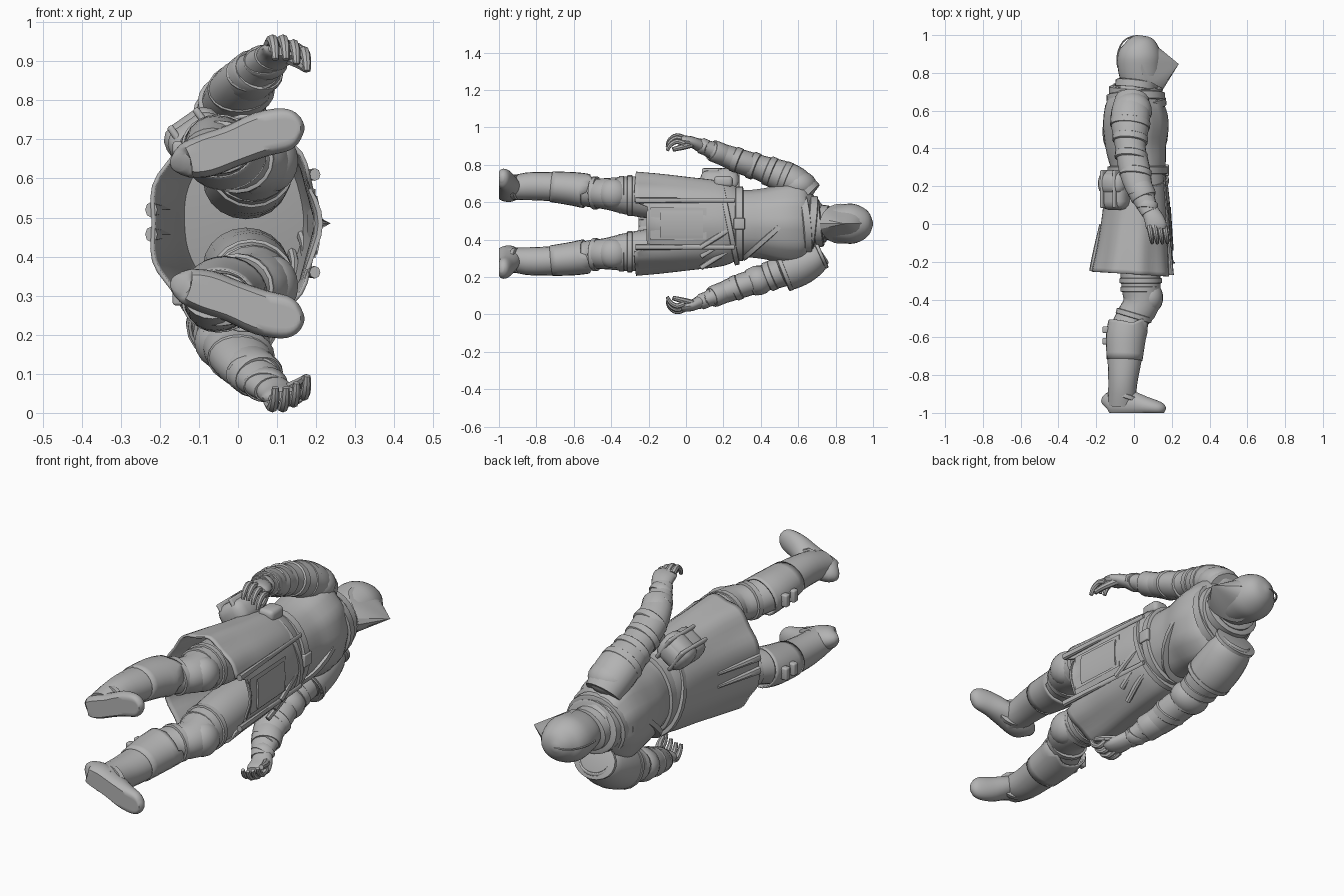
import bpy, bmesh, math
from mathutils import Vector, Matrix

MID = 0.485  # mirror plane of the lying figure (head +y, chest +x)
grey = bpy.data.materials.new("plain_grey")
grey.diffuse_color = (0.45, 0.45, 0.45, 1)


def finish(name, bm, angle=40):
    bmesh.ops.recalc_face_normals(bm, faces=bm.faces)
    me = bpy.data.meshes.new(name)
    bm.to_mesh(me)
    bm.free()
    ob = bpy.data.objects.new(name, me)
    bpy.context.collection.objects.link(ob)
    me.materials.append(grey)
    bpy.ops.object.select_all(action='DESELECT')
    ob.select_set(True)
    bpy.context.view_layer.objects.active = ob
    bpy.ops.object.shade_smooth_by_angle(angle=math.radians(angle))
    return ob


def spline(secs, steps):
    """Catmull-Rom through section tuples."""
    out = []
    for i in range(len(secs) - 1):
        p = [secs[max(0, min(len(secs) - 1, i + k))] for k in (-1, 0, 1, 2)]
        for j in range(steps):
            t = j / steps
            out.append([0.5 * (2*b + (c - a)*t + (2*a - 5*b + 4*c - d)*t*t + (3*b - a - 3*c + d)*t**3)
                        for a, b, c, d in zip(*p)])
    return out + [list(secs[-1])]


def tube(name, secs, n=20, steps=3, ref=(1, 0, 0), cap=True, ripple=0, folds=9, edit=None, wall=0):
    """Loft elliptical sections (x, y, z, ru, rv) along a path."""
    secs = spline(secs, steps) if steps > 1 else secs
    pts = [Vector(s[:3]) for s in secs]
    bm, rings = bmesh.new(), []
    for i, s in enumerate(secs):
        t = (pts[min(i + 1, len(pts) - 1)] - pts[max(i - 1, 0)]).normalized()
        u = Vector(ref)
        u = (u - t * u.dot(t)).normalized()
        v = t.cross(u)
        ring = []
        for k in range(n):
            a = 2 * math.pi * k / n
            f = 1 + ripple * i / len(secs) * math.cos(folds * a)
            co = pts[i] + (u * math.cos(a) * s[3] + v * math.sin(a) * s[4]) * f
            co.y = max(co.y, -1)
            if edit:
                edit(co)
            ring.append(bm.verts.new(co))
        rings.append(ring)
    for r, q in zip(rings, rings[1:]):
        for k in range(n):
            bm.faces.new((r[k], r[(k + 1) % n], q[(k + 1) % n], q[k]))
    if cap:
        bm.faces.new(rings[0])
        bm.faces.new(rings[-1])
    ob = finish(name, bm)
    if wall:
        mod = ob.modifiers.new("wall", 'SOLIDIFY')
        mod.thickness = wall
    return ob


def band(name, c, axis, ru, rv, w, n=20):
    """Short rounded ring around a limb."""
    a, c = Vector(axis).normalized() * w / 2, Vector(c)
    tube(name, [(*(c + a * k), ru * f, rv * f) for k, f in ((-1, .93), (-.8, 1), (.8, 1), (1, .93))], n, 1)


def block(name, c, size, bevel=0.01, turn=0):
    """Bevelled box, turned about the body axis by some degrees."""
    bm = bmesh.new()
    bmesh.ops.create_cube(bm, size=1)
    for v in bm.verts:
        v.co = v.co * Vector(size)
    bmesh.ops.bevel(bm, geom=bm.edges[:], offset=bevel, segments=3, profile=.5, affect='EDGES')
    bm.transform(Matrix.Translation(c) @ Matrix.Rotation(math.radians(turn), 4, 'Y'))
    return finish(name, bm)


def ball(name, c, r):
    bm = bmesh.new()
    bmesh.ops.create_uvsphere(bm, u_segments=18, v_segments=10, radius=1)
    for v in bm.verts:
        v.co = Vector(c) + v.co * Vector(r)
    return finish(name, bm)


# torso and neck
tube("torso", [(.02, .24, .485, .14, .19), (.02, .32, .485, .148, .18), (.008, .42, .485, .162, .19),
               (.008, .53, .485, .174, .215), (.0, .62, .485, .158, .215), (.0, .68, .485, .125, .15),
               (.01, .75, .485, .08, .075)], 44, ripple=.025, folds=11)

# cowl folds around the neck
for i, (y, rx, rz) in enumerate(((.63, .162, .175), (.67, .155, .15), (.705, .142, .125), (.735, .11, .1))):
    band("cowl_fold_%d" % i, (.01, y, .485), (-.12 + .08 * i, 1, .1 * (-1) ** i), rx, rz, .045, 24)

# helmet with pointed visor and crest
tube("helmet", [(.03, .70, .485, .075, .07), (.035, .76, .485, .105, .088), (.03, .83, .485, .116, .102),
                (.028, .89, .485, .116, .107), (.025, .945, .485, .096, .088), (.018, .98, .485, .058, .054),
                (.015, .998, .485, .012, .012)], 28)
bm = bmesh.new()
tip = bm.verts.new((.237, .847, MID))
ring = []
for k in range(24):
    t = 2 * math.pi * k / 24
    c = math.cos(t)
    ring.append(bm.verts.new((.035 + (.095 if c > 0 else .12) * c * c, .825 + .11 * c, MID + .107 * math.sin(t))))
for k in range(24):
    bm.faces.new((tip, ring[k], ring[(k + 1) % 24]))
finish("visor", bm, 25)
tube("helmet_crest", [(x, y, MID, .004, .005) for x, y in
                      ((-.086, .83), (-.088, .89), (-.071, .945), (-.04, .98), (.015, .996), (.076, .98),
                       (.12, .945), (.135, .92))], 6, 2, (0, 0, 1))


# coat skirt, open below, with a shorter front
def hem(co):
    if co.x > .13 and abs(co.z - .465) < .125:
        co.y = max(co.y, -.2)


tube("coat_skirt", [(.02, .29, .485, .145, .185), (.015, .2, .485, .165, .225), (.01, .0, .485, .187, .25),
                    (.0, -.14, .485, .2, .265), (-.008, -.265, .485, .22, .275)],
     54, 4, cap=False, ripple=.03, edit=hem, wall=.01)
tube("tabard_panel", [(.182, .11, .485, .006, .085), (.198, -.19, .485, .006, .088)], 4, 1)
tube("tabard_pocket", [(.188, .09, .48, .007, .075), (.203, -.14, .48, .007, .075)], 8, 1)
for z in (.36, .61):
    tube("coat_front_edge", [(.16, .26, z, .006, .012), (.175, .05, z, .007, .013), (.197, -.27, z, .014, .016)], 8)
for z in (.457, .52):
    tube("back_fold", [(-.175, .0, z, .008, .008), (-.2, -.14, z, .016, .014), (-.222, -.25, z, .016, .02)], 8)

# belts and chest strap
band("waist_belt", (.02, .285, .485), (0, 1, 0), .16, .2, .045, 28)
band("hip_belt", (.015, .23, .485), (0, 1, .2), .17, .225, .03, 28)
band("chest_strap", (.007, .49, .46), (0, .66, -.75), .174, .25, .03, 28)
block("belt_buckle", (.175, .285, .485), (.02, .06, .06), .005)
for i, z in enumerate((.27, .33, .38)):
    k = 2 - i
    tube("hanging_strap_%d" % i, [(.15 - .02 * k, .27, z + .1, .012, .015), (.17 - .025 * k, .19, z + .05, .012, .016),
                                  (.175 - .035 * k, .08, z - .02, .012, .014)], 8)

# hip pouches, turned to face outward
block("hip_pouch", (-.1, .18, .695), (.155, .21, .12), .045, -35)
block("pouch_flap", (-.105, .215, .702), (.16, .12, .13), .045, -35)
for d in (-.04, .04):
    block("pouch_strap", (-.105 + d * .82, .185, .702 + d * .57), (.018, .2, .134), .008, -35)
block("small_pouch", (.04, .2, .71), (.08, .1, .06), .02)

for side, s in (("upper", 1), ("lower", -1)):
    def Z(d):
        return MID + s * d

    # arm
    tube(side + "_arm", [(-.01, .66, Z(.15), .09, .08), (-.018, .58, Z(.22), .105, .088), (-.02, .5, Z(.258), .098, .084),
                         (-.018, .4, Z(.298), .08, .068), (.0, .3, Z(.33), .083, .066), (.025, .2, Z(.368), .073, .058),
                         (.062, .11, Z(.405), .055, .042), (.085, .06, Z(.425), .047, .034)])
    axis = (-.1, -.9, s * .36)
    for i, (x, y, d, ru, rv) in enumerate(((-.02, .53, .246, .106, .088), (-.02, .45, .28, .094, .08),
                                          (-.015, .36, .31, .087, .074), (.008, .27, .342, .085, .068),
                                          (.04, .16, .383, .07, .055), (.07, .095, .412, .056, .043))):
        band("%s_arm_band_%d" % (side, i), (x, y, Z(d)), axis, ru, rv, .04)
    band(side + "_bracer", (.035, .18, Z(.376)), (.4, -.9, s * .36), .07, .058, .1)
    # hand, fingers and thumb
    tube(side + "_hand", [(.085, .07, Z(.42), .045, .032), (.105, .03, Z(.437), .052, .03),
                          (.118, -.01, Z(.445), .055, .026), (.122, -.03, Z(.447), .045, .018)], 16)
    for i in range(4):
        x, k = .08 + .027 * i, (0, 0, .012, .03)[i]
        tube("%s_finger_%d" % (side, i), [(x, -.01, Z(.458 - k), .015, .015), (x + .008, -.05, Z(.47 - k), .014, .014),
                                          (x + .014, -.085, Z(.45 - k), .012, .012), (x + .016, -.1, Z(.42 - k), .009, .009)], 8)
    tube(side + "_thumb", [(.13, .035, Z(.425), .018, .018), (.16, -.02, Z(.41), .016, .016),
                           (.175, -.07, Z(.397), .012, .012)], 8)

    # leg
    tube(side + "_leg", [(.02, .08, Z(.11), .11, .1), (.03, -.15, Z(.135), .11, .112), (.035, -.3, Z(.15), .104, .104),
                         (.04, -.42, Z(.16), .098, .085), (-.01, -.5, Z(.165), .088, .078), (-.04, -.6, Z(.185), .098, .083),
                         (-.05, -.72, Z(.198), .09, .078), (-.06, -.85, Z(.2), .076, .074), (-.065, -.96, Z(.185), .075, .06)])
    ball(side + "_knee_guard", (.085, -.39, Z(.16)), (.07, .085, .08))
    for i, (x, y, d, ru, rv) in enumerate(((.035, -.3, .15, .112, .11), (.035, -.345, .155, .106, .1),
                                          (.0, -.485, .165, .098, .088))):
        band("%s_knee_strap_%d" % (side, i), (x, y, Z(d)), (.3 * (i == 2), 1, 0), ru, rv, .03)

    # boot shaft with a peaked cuff
    def peak(co):
        if co.y > -.56:
            co.y += .7 * max(0, co.x + .01)

    tube(side + "_boot_cuff", [(-.03, -.535, Z(.175), .108, .093), (-.043, -.6, Z(.186), .106, .09),
                               (-.05, -.72, Z(.198), .095, .082)], 24, cap=False, edit=peak, wall=.008)
    for i, y in enumerate((-.56, -.62)):
        block("%s_boot_buckle_%d" % (side, i), (-.15, y, Z(.18)), (.035, .035, .06), .008)
    band(side + "_ankle_strap", (-.045, -.91, Z(.195)), (.35, 1, 0), .088, .068, .025)
    # foot with flat sole
    tube(side + "_foot", [(-.15, -.965, Z(.155), .03, .02), (-.135, -.955, Z(.16), .06, .044), (-.08, -.95, Z(.175), .075, .056),
                          (-.01, -.955, Z(.2), .07, .054), (.06, -.965, Z(.228), .052, .058),
                          (.12, -.975, Z(.24), .04, .055), (.15, -.982, Z(.243), .03, .04),
                          (.165, -.988, Z(.243), .012, .015)], 24, ref=(0, 1, 0))

# plain upper shoulder cap
ball("upper_shoulder_cap", (-.01, .6, .69), (.105, .1, .08))

# plated lower shoulder guard and elbow plate
tube("lower_shoulder_guard", [(-.01, .73, .33, .08, .06), (-.01, .69, .305, .105, .09), (-.012, .62, .27, .115, .108),
                              (-.015, .55, .238, .115, .108), (-.015, .51, .22, .112, .1)], 24, cap=False, wall=.008)
band("lower_guard_rim", (-.01, .72, .325), (0, 1, .45), .11, .085, .02)
band("lower_guard_plate", (-.015, .525, .228), (0, 1, .4), .118, .108, .025)
ball("lower_elbow_plate", (-.015, .385, .182), (.098, .085, .08))
